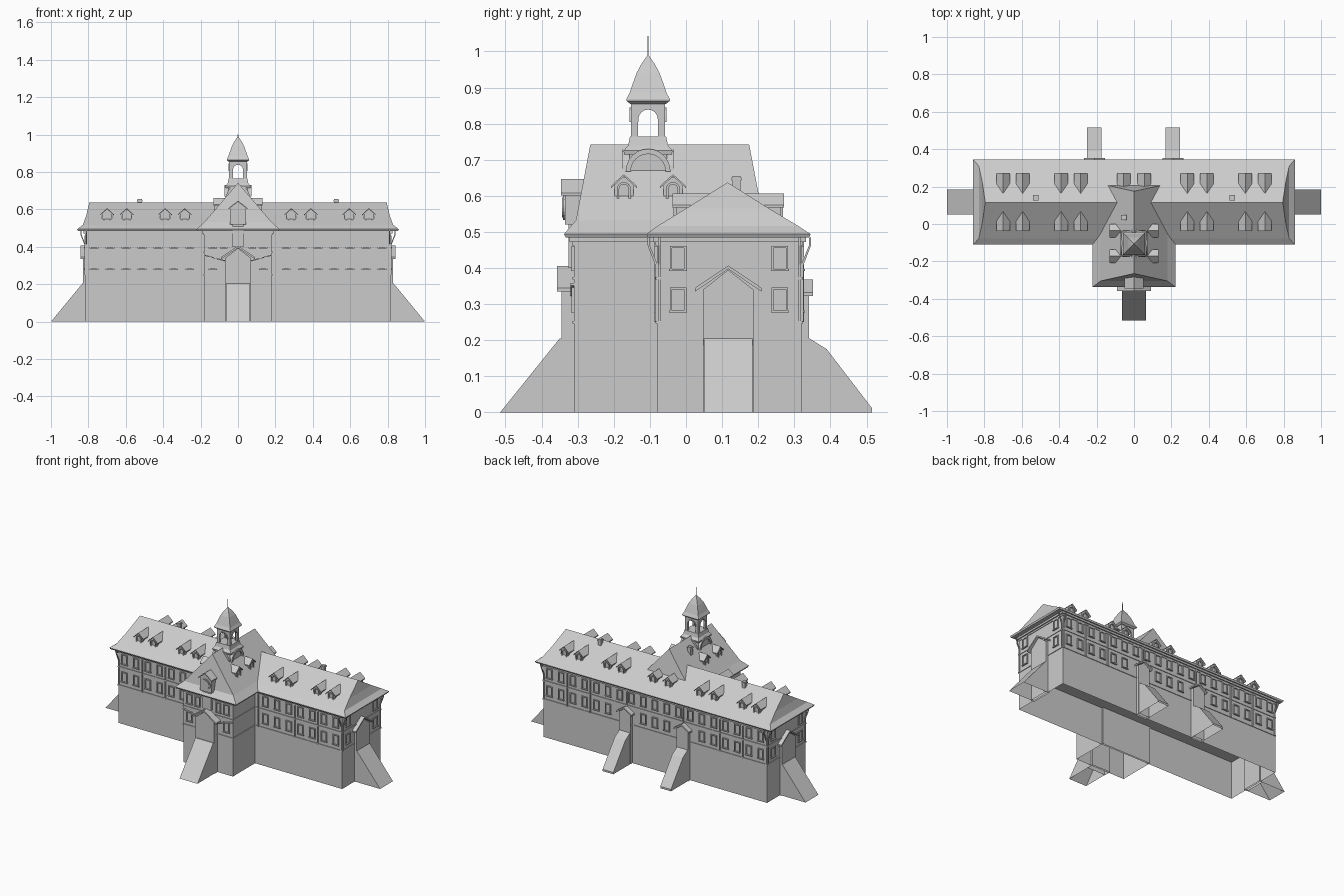
import bpy, bmesh, math
from mathutils import Matrix, Vector

if "Cube" in bpy.data.objects:
    bpy.data.objects.remove(bpy.data.objects["Cube"])

I = Matrix.Identity(4)


def place(x, y, z, deg=0):
    # local frame: -y is outward from the wall; deg turns it about z
    return Matrix.Translation((x, y, z)) @ Matrix.Rotation(math.radians(deg), 4, 'Z')


def prism(bm, pts, y0, y1, M=I):
    # extrude an (x, z) profile along y
    a = [bm.verts.new(M @ Vector((x, y0, z))) for x, z in pts]
    b = [bm.verts.new(M @ Vector((x, y1, z))) for x, z in pts]
    bm.faces.new(a)
    bm.faces.new(b[::-1])
    for i in range(len(a)):
        j = (i + 1) % len(a)
        bm.faces.new((a[j], a[i], b[i], b[j]))


def box(bm, x0, x1, y0, y1, z0, z1, M=I):
    prism(bm, [(x0, z0), (x1, z0), (x1, z1), (x0, z1)], y0, y1, M)


def loft(bm, rings):
    # stack of rectangles (half x, y0, y1, z)
    loops = [[bm.verts.new(p) for p in ((-hx, y0, z), (hx, y0, z), (hx, y1, z), (-hx, y1, z))]
             for hx, y0, y1, z in rings]
    bm.faces.new(loops[0][::-1])
    bm.faces.new(loops[-1])
    for a, b in zip(loops, loops[1:]):
        for i in range(4):
            j = (i + 1) % 4
            bm.faces.new((a[i], a[j], b[j], b[i]))


def finish(bm, name):
    bmesh.ops.remove_doubles(bm, verts=bm.verts, dist=1e-5)
    bmesh.ops.dissolve_degenerate(bm, dist=1e-5, edges=bm.edges)
    bmesh.ops.recalc_face_normals(bm, faces=bm.faces)
    # the building is open at the ground
    ground = [f for f in bm.faces if all(v.co.z < 1e-4 for v in f.verts)]
    bmesh.ops.delete(bm, geom=ground, context='FACES')
    me = bpy.data.meshes.new(name)
    bm.to_mesh(me)
    bm.free()
    ob = bpy.data.objects.new(name, me)
    bpy.context.collection.objects.link(ob)
    return ob


def arch(hw, z0, zs, n=8):
    # round-headed outline
    return [(-hw, z0)] + [(-hw * math.cos(math.pi * i / n), zs + hw * math.sin(math.pi * i / n))
                          for i in range(n + 1)] + [(hw, z0)]


def chevron(hw, z, peak, t):
    return [(-hw, z), (0, peak), (hw, z), (hw, z - t), (0, peak - t), (-hw, z - t)]


# walls: long block and front wing
bm = bmesh.new()
box(bm, -.815, .815, -.08, .32, 0, .49)
box(bm, -.18, .18, -.31, -.07, 0, .49)
finish(bm, "walls")

# plinth ledge, storey band and cornice
bm = bmesh.new()
for z0, z1, o in ((.247, .254, .004), (.368, .375, .004), (.462, .472, .004), (.472, .486, .012)):
    box(bm, -.815 - o, .815 + o, -.08 - o, .32 + o, z0, z1)
    box(bm, -.18 - o, .18 + o, -.31 - o, 0, z0, z1)
finish(bm, "wall_bands")

# main roof with flared eaves and steep hips
bm = bmesh.new()
loft(bm, [(.855, -.105, .34, .484), (.86, -.11, .345, .494), (.83, -.078, .31, .517),
          (.812, 0, .23, .565), (.795, .115, .1155, .637)])
finish(bm, "main_roof")

# wing roof crossing the main ridge
bm = bmesh.new()
loft(bm, [(.217, -.333, .245, .484), (.222, -.338, .25, .494), (.18, -.305, .215, .532), (0, -.265, .175, .742)])
finish(bm, "wing_roof")

# dormers
bm = bmesh.new()


def dormer(M, depth):
    prism(bm, [(-.026, -.03), (.026, -.03), (.026, .04), (0, .06), (-.026, .04)], 0, depth, M)
    prism(bm, chevron(.036, .034, .067, .006), -.01, depth + .012, M)
    prism(bm, arch(.019, 0, .026) + arch(.013, 0, .026)[::-1], -.007, 0, M)


for s in (1, -1):
    for x in (.285, .39, .595, .70):
        dormer(place(s * x, -.027, .54), .1)
        dormer(place(s * x, .262, .54, 180), .1)
    dormer(place(s * .055, .262, .54, 180), .1)
    for y in (-.172, -.036):
        dormer(place(s * .122, y, .593, s * 90), .08)
finish(bm, "dormers")

# chimneys
bm = bmesh.new()
for x, y, z in ((-.525, .14, .655), (.525, .14, .655), (-.055, .035, .72)):
    box(bm, x - .011, x + .011, y - .011, y + .011, z - .08, z)
    box(bm, x - .014, x + .014, y - .014, y + .014, z - .012, z - .004)
finish(bm, "chimneys")

# windows: raised surround and sill
bm = bmesh.new()


def window(M, w=.018, h=.062):
    for s in (-1, 1):
        box(bm, s * w - .003, s * w + .003, -.007, .001, 0, h, M)
    box(bm, -w - .003, w + .003, -.007, .001, h - .003, h + .003, M)
    box(bm, -w - .005, w + .005, -.009, .001, -.004, .002, M)


for z in (.281, .396):
    for i in range(7):
        for s in (1, -1):
            window(place(s * (.257 + .0855 * i), -.08, z))
    for i in range(-9, 10):
        x = i * .0855
        if z > .3 or not .15 < abs(x) < .27:
            window(place(x, .32, z, 180))
    for s in (1, -1):
        for y in (-.022, .26):
            window(place(s * .815, y, z, s * 90), .02)
        window(place(s * .135, -.31, z))
for s in (1, -1):
    window(place(s * .076, -.31, .396), .016)
finish(bm, "windows")

# entrances: porch, canopy, ramp
porches, canopies, ramps = bmesh.new(), bmesh.new(), bmesh.new()


def entrance(M, hw, out, eave, peak, roof_hw, ramp):
    prism(porches, [(-hw, 0), (hw, 0), (hw, eave - .005), (0, peak - .012), (-hw, eave - .005)], -out, .01, M)
    prism(canopies, chevron(roof_hw, eave, peak, .01), -out - .012, .01, M)
    prism(ramps, [(0, 0)] + ramp + [(0, .205)], -hw + .003, hw - .003, M @ Matrix.Rotation(-math.pi / 2, 4, 'Z'))


for s in (1, -1):
    entrance(place(s * .815, .117, 0, s * 90), .07, .015, .345, .407, .092,
             [(.185, 0), (.016, .205)])
entrance(place(0, -.31, 0), .068, .035, .345, .405, .09, [(.205, 0), (.04, .205)])
for x in (-.212, .208):
    entrance(place(x, .32, 0, 180), .042, .02, .332, .368, .056,
             [(.195, 0), (.195, .012), (.07, .175), (.022, .205)])
finish(porches, "porches")
finish(canopies, "porch_canopies")
finish(ramps, "entrance_ramps")

# sloping awnings beside the front porch
bm = bmesh.new()
for s in (1, -1):
    prism(bm, [(s * .07, .328), (s * .18, .358), (s * .18, .352), (s * .07, .322)], -.32, -.3)
finish(bm, "front_awnings")

# clock bay on the wing front
bm = bmesh.new()
box(bm, -.03, .03, -.325, -.27, .4, .53)
prism(bm, [(-.042, .52), (.042, .52), (.042, .61), (0, .64), (-.042, .61)], -.335, -.25)
prism(bm, chevron(.05, .608, .647, .007), -.346, -.25)
for r, y in ((.035, -.34), (.028, -.343)):
    prism(bm, [(r * math.cos(math.tau * i / 20), .568 + r * math.sin(math.tau * i / 20)) for i in range(20)], y, -.33)
finish(bm, "clock_bay")

# bell tower, centred on the wing ridge
TY = -.105


def square(bm, rings):
    loft(bm, [(h, TY - h, TY + h, z) for h, z in rings])


bm = bmesh.new()
square(bm, [(.052, .56), (.052, .715), (.066, .715), (.068, .725), (.055, .74), (.05, .765), (.04, .765)])
for k in range(4):
    M = place(0, TY, 0, 90 * k)
    prism(bm, arch(.05, .62, .674, 10), -.062, 0, M)
    outer, inner = arch(.062, .668, .668, 12), arch(.048, .668, .668, 12)
    prism(bm, outer[1:-1] + inner[1:-1][::-1], -.072, 0, M)
finish(bm, "tower_base")

bm = bmesh.new()
for k in range(4):
    M = place(0, TY, 0, 90 * k)
    hole = arch(.028, .765, .812)
    prism(bm, [(-.047, .765), (-.047, .865), (.047, .865), (.047, .765)] + hole[::-1], -.047, -.036, M)
    prism(bm, arch(.033, .805, .812) + arch(.027, .805, .812)[::-1], -.051, -.04, M)
finish(bm, "belfry")

bm = bmesh.new()
square(bm, [(.05, .855), (.06, .863), (.06, .868), (.051, .885), (.042, .912), (.032, .94), (.018, .966), (.002, .989)])
square(bm, [(.0015, .98), (.001, 1.042)])
finish(bm, "spire")

# downpipes: bent under the eaves at the corners, straight along the walls
bm = bmesh.new()
pipe = [(0, .25), (.006, .25), (.006, .41), (.026, .462), (.026, .485), (.021, .485), (.021, .464), (0, .412)]
turn = Matrix.Rotation(-math.pi / 2, 4, 'Z')
for s in (1, -1):
    for y, deg in ((-.08, 0), (.32, 180)):
        prism(bm, pipe, -.003, .003, place(s * .81, y, 0, deg) @ turn)
        for x in (.64, .472, .205):
            box(bm, -.003, .003, -.007, .001, .25, .48, place(s * x, y, 0, deg))
    for y in (-.074, .314):
        prism(bm, pipe, -.003, .003, place(s * .815, y, 0, s * 90) @ turn)
finish(bm, "downpipes")
